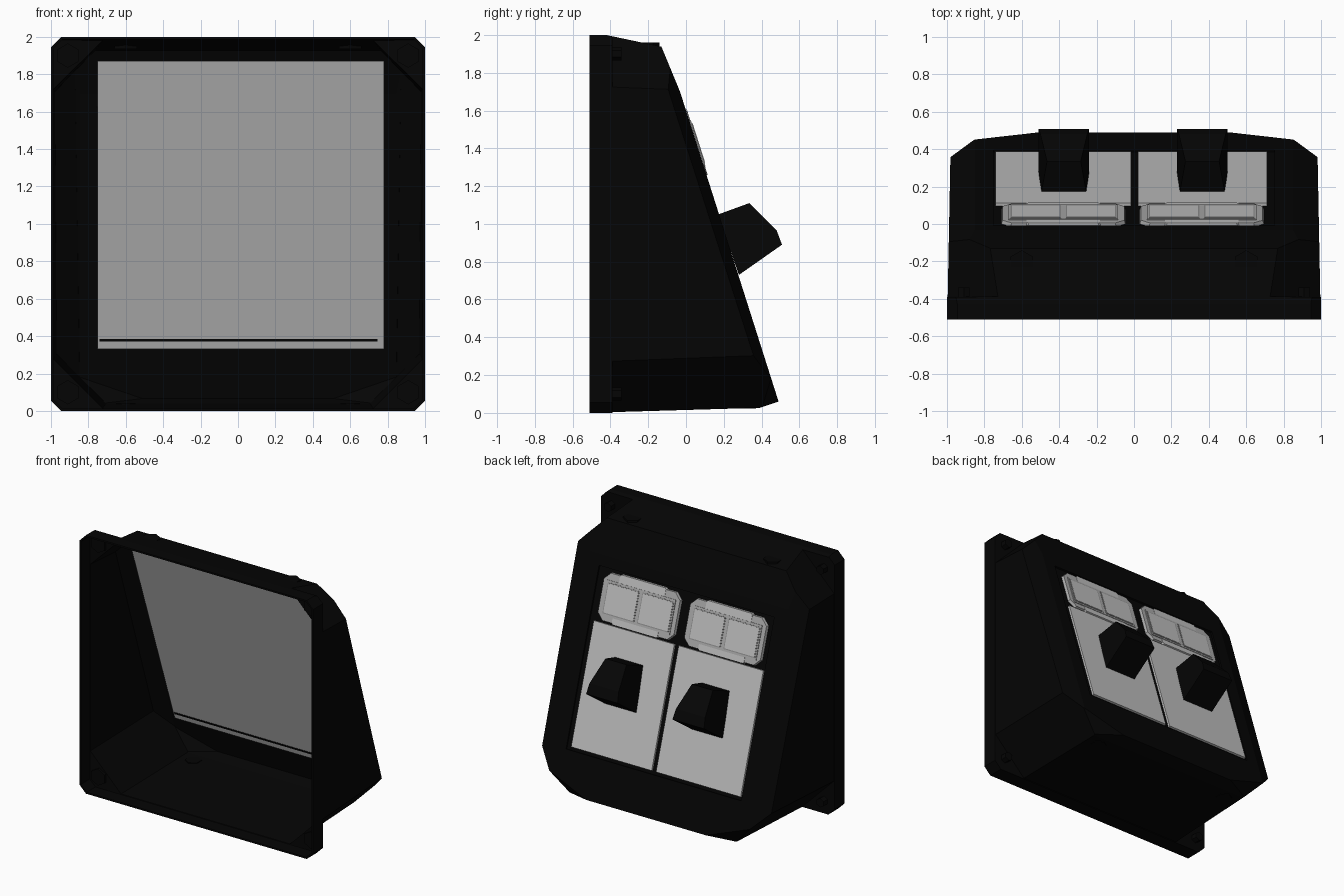
import bpy, bmesh
from mathutils import Matrix, Vector

cube = bpy.data.objects.get("Cube")
if cube:
    bpy.data.objects.remove(cube)


def material(name, v):
    m = bpy.data.materials.new(name)
    m.use_nodes = True
    m.diffuse_color = (v, v, v, 1)
    m.node_tree.nodes["Principled BSDF"].inputs["Base Color"].default_value = (v, v, v, 1)
    return m


black = material("black plastic", 0.0015)
grey = material("light grey", 0.55)
trim = material("mid grey", 0.42)
dark = material("dark grey", 0.28)

# Frame of the sloping panel: local x across, y up the slope, z outwards
normal = Vector((0, 0.953, 0.303))
slope_up = Vector((0, -0.303, 0.953))
origin = Vector((0, 0.175, 1.05))
slope = Matrix((Vector((1, 0, 0)), slope_up, normal)).transposed().to_4x4()
slope.translation = origin


def finish(name, bm, mat):
    bmesh.ops.recalc_face_normals(bm, faces=bm.faces)
    me = bpy.data.meshes.new(name)
    bm.to_mesh(me)
    bm.free()
    ob = bpy.data.objects.new(name, me)
    bpy.context.collection.objects.link(ob)
    me.materials.append(mat)
    return ob


def bridge(bm, a, b):
    for i in range(len(a)):
        j = (i + 1) % len(a)
        bm.faces.new((a[i], a[j], b[j], b[i]))


def prism(name, low_pts, high_pts, mat):
    bm = bmesh.new()
    low = [bm.verts.new(p) for p in low_pts]
    high = [bm.verts.new(p) for p in high_pts]
    bm.faces.new(low)
    bm.faces.new(high)
    bridge(bm, low, high)
    return finish(name, bm, mat)


def panel_box(name, x0, x1, v0, v1, n0, n1, mat, cut=0, top_scale=1):
    """Slab on the slope, with optional cut corners and tapered top."""
    if cut:
        pts = [(x0 + cut, v0), (x1 - cut, v0), (x1, v0 + cut), (x1, v1 - cut),
               (x1 - cut, v1), (x0 + cut, v1), (x0, v1 - cut), (x0, v0 + cut)]
    else:
        pts = [(x0, v0), (x1, v0), (x1, v1), (x0, v1)]
    cx, cv = (x0 + x1) / 2, (v0 + v1) / 2
    low = [slope @ Vector((x, v, n0)) for x, v in pts]
    high = [slope @ Vector((cx + (x - cx) * top_scale, cv + (v - cv) * top_scale, n1))
            for x, v in pts]
    return prism(name, low, high, mat)


def inner_slab(name, x0, x1, z0, z1, front, back, mat):
    """Slab on the steeper inner plane, seen through the open side."""
    def corners(offset):
        return [(x, 0.297 - 0.35 * (z - 0.33) + offset, z)
                for x, z in ((x0, z0), (x1, z0), (x1, z1), (x0, z1))]
    return prism(name, corners(front), corners(back), mat)


def octagon(bm, y, half, z0, z1, cx, cz):
    pts = [(half - cx, z0), (half, z0 + cz), (half, z1 - cz), (half - cx, z1)]
    pts += [(-x, z) for x, z in reversed(pts)]
    return [bm.verts.new((x, y, z)) for x, z in pts]


# Housing: flange stepping into a chamfered, slightly drafted hood
bm = bmesh.new()
loops = [octagon(bm, -0.51, 1, 0, 2, 0.055, 0.055),
         octagon(bm, -0.39, 1, 0, 2, 0.055, 0.055),
         octagon(bm, -0.388, 0.996, 0.004, 1.994, 0.27, 0.27),
         octagon(bm, 0.7, 0.975, 0.036, 1.96, 0.27, 0.28)]
for a, b in zip(loops, loops[1:]):
    bridge(bm, a, b)
bm.faces.new(loops[-1])
cuts = [(origin, normal),
        ((0, -0.13, 1.938), (0, 0.2, 0.95)),
        ((0, -0.13, 1.938), (0, 0.92, 0.38)),
        ((0, 0.49, 0.06), (0, 0.03, -0.09))]
for s in (1, -1):
    cuts.append(((s * 0.85, 0.175, 1.05), (s * 0.4, 0.953, 0.303)))
    cuts.append(((s * 0.52, 0.487, 0.06), (s * 0.32, 0.95, -0.6)))
for co, no in cuts:
    res = bmesh.ops.bisect_plane(bm, geom=bm.verts[:] + bm.edges[:] + bm.faces[:], dist=1e-5,
                                 plane_co=co, plane_no=Vector(no).normalized(), clear_outer=True)
    edges = [e for e in res["geom_cut"] if isinstance(e, bmesh.types.BMEdge) and e.is_boundary]
    if edges:
        bmesh.ops.edgeloop_fill(bm, edges=edges)
housing = finish("housing", bm, black)
shell = housing.modifiers.new("shell", "SOLIDIFY")
shell.thickness = 0.014
shell.offset = -1

# Window cut through the sloping wall
cutter = panel_box("window_cutter", -0.75, 0.75, -0.73, 0.6, -0.06, 0.06, black)
cutter.hide_render = True
cutter.hide_viewport = True
window = housing.modifiers.new("window", "BOOLEAN")
window.operation = "DIFFERENCE"
window.object = cutter

# Mounting panel behind the window, and the inner cover with its groove
panel_box("mounting_panel", -0.755, 0.755, -0.74, 0.61, -0.03, -0.016, black)
inner_slab("inner_cover", -0.75, 0.78, 0.33, 1.87, 0, 0.012, grey)
inner_slab("inner_groove", -0.74, 0.745, 0.37, 0.385, -0.004, 0.002, black)

# Two identical stations: plate, rocker pair and knob
for label, x0, x1, knob_x, sw0 in (("right", -0.74, -0.015, -0.375, -0.71),
                                   ("left", 0.022, 0.712, 0.365, 0.03)):
    panel_box(label + "_plate", x0, x1, -0.705, 0.21, -0.018, 0.0, grey)
    sw1 = sw0 + 0.665
    mid = (sw0 + sw1) / 2
    panel_box(label + "_switch_frame", sw0, sw1, 0.225, 0.575, -0.018, 0.004, trim, 0.05, 0.98)
    panel_box(label + "_switch_bridge", mid - 0.2, mid + 0.2, 0.215, 0.585, -0.018, 0.006, grey, 0.01, 0.98)
    panel_box(label + "_switch_rim", sw0 + 0.04, sw1 - 0.04, 0.265, 0.52, 0.0, 0.009, trim)
    for k, c in (("a", mid - 0.148), ("b", mid + 0.148)):
        panel_box(label + "_rocker_gap_" + k, c - 0.135, c + 0.135, 0.28, 0.505, 0.004, 0.011, dark)
        panel_box(label + "_rocker_" + k, c - 0.128, c + 0.128, 0.288, 0.498, 0.004, 0.013, grey)

    # Knob: side profile with half widths
    profile = [(0.17, 1.05, 0.12), (0.335, 1.11, 0.09), (0.48, 0.965, 0.125),
               (0.508, 0.89, 0.135), (0.28, 0.73, 0.135)]
    prism(label + "_knob", *[[(knob_x + s * w, y, z) for y, z, w in profile] for s in (-1, 1)], black)


def hex_boss(name, x, y, z, radius, depth, axis):
    bm = bmesh.new()
    rot = Matrix.Rotation(1.5708, 4, "X") if axis == "Y" else Matrix.Identity(4)
    bmesh.ops.create_cone(bm, cap_ends=True, segments=6, radius1=radius, radius2=radius,
                          depth=depth, matrix=Matrix.Translation((x, y, z)) @ rot)
    return finish(name, bm, black)


# Corner fixing bosses and small screw covers on the top and bottom walls
for s, side_name in ((1, "left"), (-1, "right")):
    for z, level in ((0.1, "lower"), (1.9, "upper")):
        hex_boss(f"{level}_{side_name}_corner_boss", s * 0.91, -0.405, z, 0.065, 0.02, "Y")
        hex_boss(f"{level}_{side_name}_corner_screw", s * 0.91, -0.365, z, 0.035, 0.05, "Y")
    hex_boss(f"upper_{side_name}_screw_cover", s * 0.6, -0.21, 1.947, 0.07, 0.024, "Z")
    hex_boss(f"lower_{side_name}_screw_cover", s * 0.6, 0.31, 0.032, 0.06, 0.02, "Z")
